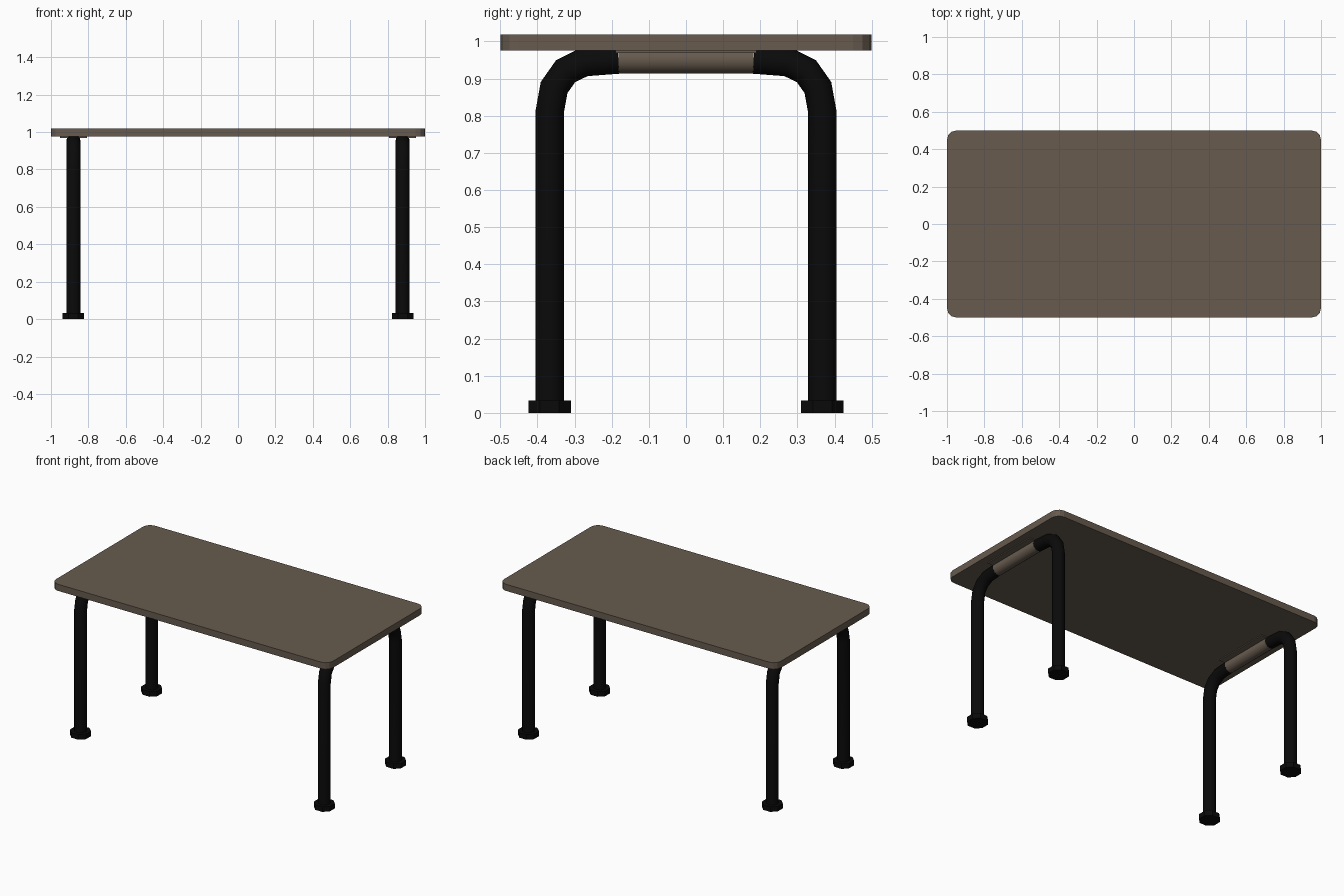
import bpy, bmesh, math
from mathutils import Vector

if "Cube" in bpy.data.objects:
    bpy.data.objects.remove(bpy.data.objects["Cube"])


def material(name, rgb):
    m = bpy.data.materials.new(name)
    m.diffuse_color = (*rgb, 1)
    m.use_nodes = True
    m.node_tree.nodes["Principled BSDF"].inputs["Base Color"].default_value = m.diffuse_color
    return m


BROWN = material("warm brown", (0.135, 0.104, 0.077))
BLACK = material("black", (0.003, 0.003, 0.003))


def finish(name, bm, mat, smooth=None):
    bmesh.ops.recalc_face_normals(bm, faces=bm.faces[:])
    me = bpy.data.meshes.new(name)
    bm.to_mesh(me)
    bm.free()
    ob = bpy.data.objects.new(name, me)
    bpy.context.collection.objects.link(ob)
    me.materials.append(mat)
    if smooth:
        bpy.ops.object.select_all(action='DESELECT')
        ob.select_set(True)
        bpy.context.view_layer.objects.active = ob
        bpy.ops.object.shade_smooth_by_angle(angle=math.radians(smooth))
    return ob


def box(name, lo, hi, mat, radius=0, segments=1):
    # box with its upright edges rounded
    bm = bmesh.new()
    bmesh.ops.create_cube(bm, size=1)
    for v in bm.verts:
        v.co = Vector([(lo[i] + hi[i]) / 2 + v.co[i] * (hi[i] - lo[i]) for i in range(3)])
    if radius:
        edges = [e for e in bm.edges if abs(e.verts[0].co.z - e.verts[1].co.z) > 1e-5]
        bmesh.ops.bevel(bm, geom=edges, offset=radius, segments=segments,
                        profile=0.5, affect='EDGES')
    return finish(name, bm, mat)


def tube(name, x, path, r, sides, mat):
    # sweep a round section along a (y, z) path with mitred joints
    bm = bmesh.new()
    pts = [Vector(p) for p in path]
    rings = []
    for i, p in enumerate(pts):
        a = (p - pts[i - 1]).normalized() if i else None
        b = (pts[i + 1] - p).normalized() if i < len(pts) - 1 else None
        t = ((a or b) + (b or a)).normalized()
        n = Vector((-t.y, t.x)) / t.dot(a or b)
        ring = []
        for k in range(sides):
            ang = math.tau * k / sides
            q = p + n * r * math.cos(ang)
            ring.append(bm.verts.new((x + r * math.sin(ang), q.x, q.y)))
        rings.append(ring)
    for r0, r1 in zip(rings, rings[1:]):
        for k in range(sides):
            j = (k + 1) % sides
            bm.faces.new((r0[k], r0[j], r1[j], r1[k]))
    bm.faces.new(rings[0])
    bm.faces.new(rings[-1])
    return finish(name, bm, mat, 40)


# table top
box("table_top", (-1, -0.5, 0.975), (1, 0.5, 1.018), BROWN, 0.05, 3)

# half of one bent leg frame, as (y, z)
bend = [(0.367, 0.01), (0.367, 0.81), (0.355, 0.876), (0.324, 0.92),
        (0.275, 0.944), (0.182, 0.951)]

for sx, side in ((-1, "left"), (1, "right")):
    x = sx * 0.88
    # cross tube and mounting plate under the top
    tube(side + "_cross_tube", x, [(-0.182, 0.951), (0.182, 0.951)], 0.038, 16, BROWN)
    box(side + "_mounting_plate", (x - 0.072, -0.19, 0.969), (x + 0.072, 0.19, 0.98), BROWN)
    for sy, end in ((-1, "front"), (1, "back")):
        # bent leg
        tube(f"{side}_{end}_leg", x, [(sy * y, z) for y, z in bend], 0.038, 12, BLACK)
        # eight-sided foot
        y, h = sy * 0.367, 0.0575
        box(f"{side}_{end}_foot", (x - h, y - h, 0), (x + h, y + h, 0.033), BLACK, 0.032, 1)
